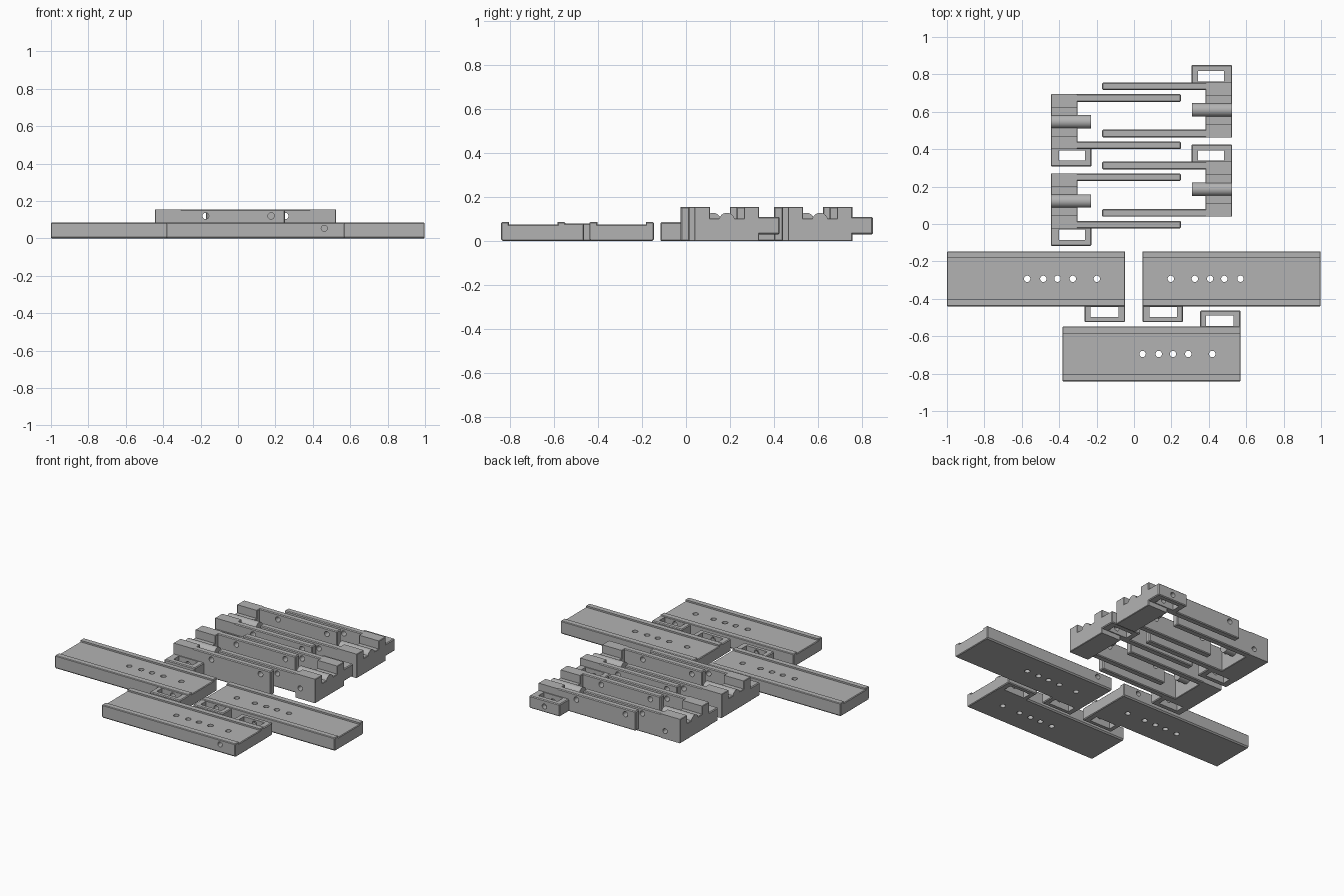
import bpy, bmesh, math
from mathutils import Matrix

cube = bpy.data.objects.get("Cube")
if cube:
    bpy.data.objects.remove(cube, do_unlink=True)

grey = bpy.data.materials.new("plain grey")
grey.use_nodes = True
COLOUR = (0.45, 0.45, 0.45, 1)
grey.diffuse_color = COLOUR
grey.node_tree.nodes["Principled BSDF"].inputs["Base Color"].default_value = COLOUR


def finish(bm, name):
    bmesh.ops.recalc_face_normals(bm, faces=bm.faces)
    mesh = bpy.data.meshes.new(name)
    bm.to_mesh(mesh)
    bm.free()
    mesh.materials.append(grey)
    ob = bpy.data.objects.new(name, mesh)
    bpy.context.collection.objects.link(ob)
    return ob


def box(name, x, y, z, bevel=0.0):
    bm = bmesh.new()
    bmesh.ops.create_cube(bm, size=1)
    for v in bm.verts:
        for i, (lo, hi) in enumerate((x, y, z)):
            v.co[i] = lo if v.co[i] < 0 else hi
    if bevel:
        bmesh.ops.bevel(bm, geom=bm.edges[:], offset=bevel, segments=1,
                        affect='EDGES', profile=0.5)
    return finish(bm, name)


def prism(name, x, profile, bevel=0.0):
    """Extrude a (y, z) profile along x."""
    bm = bmesh.new()
    face = bm.faces.new([bm.verts.new((x[0], y, z)) for y, z in profile])
    ext = bmesh.ops.extrude_face_region(bm, geom=[face])
    moved = [v for v in ext["geom"] if isinstance(v, bmesh.types.BMVert)]
    bmesh.ops.translate(bm, vec=(x[1] - x[0], 0, 0), verts=moved)
    bmesh.ops.recalc_face_normals(bm, faces=bm.faces)
    if bevel:
        ends = [e for e in bm.edges if abs(e.verts[0].co.x - e.verts[1].co.x) < 1e-5]
        bmesh.ops.bevel(bm, geom=ends, offset=bevel, segments=1,
                        affect='EDGES', profile=0.5)
    return finish(bm, name)


def rod(name, axis, centre, radius, length, sides=24):
    bm = bmesh.new()
    turn = {'X': Matrix.Rotation(math.pi / 2, 4, 'Y'),
            'Y': Matrix.Rotation(math.pi / 2, 4, 'X'),
            'Z': Matrix.Identity(4)}[axis]
    bmesh.ops.create_cone(bm, cap_ends=True, segments=sides, radius1=radius,
                          radius2=radius, depth=length,
                          matrix=Matrix.Translation(centre) @ turn)
    return finish(bm, name)


def combine(base, parts, operation):
    """Apply exact booleans, then discard the tool objects."""
    for part in parts:
        part.hide_render = True
        mod = base.modifiers.new("combine", 'BOOLEAN')
        mod.operation, mod.solver, mod.object = operation, 'EXACT', part
    bpy.context.view_layer.update()
    graph = bpy.context.evaluated_depsgraph_get()
    mesh = bpy.data.meshes.new_from_object(base.evaluated_get(graph))
    base.modifiers.clear()
    base.data = mesh
    for part in parts:
        bpy.data.objects.remove(part, do_unlink=True)


def place(ob, flip_x, flip_y, offset):
    """Mirror a part about its own origin and move it into position."""
    sx, sy = (-1 if flip_x else 1), (-1 if flip_y else 1)
    ob.data.transform(Matrix.Translation(offset) @ Matrix.Diagonal((sx, sy, 1, 1)))
    if sx * sy < 0:
        ob.data.flip_normals()
    for p in ob.data.polygons:
        p.use_smooth = False


# Rail: origin at the tab end, plate running towards -x, tab towards -y
def rail(name, flip_x, flip_y, offset):
    w, top, floor, lip = 0.147, 0.085, 0.075, 0.037
    c = 0.008
    profile = [(-w + c, 0), (w - c, 0), (w, c), (w, top - c / 2), (w - c / 2, top),
               (w - lip, top), (w - lip, floor), (lip - w, floor), (lip - w, top),
               (c / 2 - w, top), (-w, top - c / 2), (-w, c)]
    plate = prism(name, (-0.953, 0), profile, 0.004)
    combine(plate, [box("tab", (-0.217, 0), (-0.232, -0.13), (0, 0.08), 0.005)], 'UNION')
    cuts = [box("slot", (-0.185, -0.037), (-0.205, -0.15), (-0.1, 0.2)),
            rod("cross_hole", 'Y', (-0.109, 0, 0.054), 0.016, 1)]
    cuts += [rod("screw_hole", 'Z', (x, 0, 0), 0.017, 1)
             for x in (-0.152, -0.28, -0.362, -0.438, -0.524)]
    combine(plate, cuts, 'DIFFERENCE')
    place(plate, flip_x, flip_y, offset)


rail("left_rail", True, False, (0.045, -0.293, 0))
rail("right_rail", False, False, (-0.047, -0.293, 0))
rail("front_rail", False, True, (0.57, -0.695, 0))


# Bracket: origin at outer body face, arms towards +x, tab towards -y
def bracket(name, turned, lift, offset):
    w, top, ledge, step = 0.147, 0.155, 0.103, 0.077
    profile = [(-w, 0), (w, 0), (w, top), (step, top), (step, ledge),
               (-step, ledge), (-step, top), (-w, top)]
    body = prism(name, (0, 0.143), profile, 0.003)
    parts = [box("arm", (0, 0.695), sorted((s * w, s * (w - 0.041))), (lift, top), 0.005)
             for s in (-1, 1)]
    parts.append(rod("barrel", 'X', (0.107, 0, 0.092), 0.036, 0.214, 32))
    parts.append(box("tab", (0, 0.218), (-0.24, -w + 0.01),
                     (lift, 0.085 + lift * 0.8), 0.005))
    combine(body, parts, 'UNION')
    cuts = [box("slot", (0.045, 0.182), (-0.208, -0.153), (-0.1, 0.13)),
            rod("tab_hole", 'Y', (0.109, -0.1, 0.05 + lift * 0.6), 0.016, 0.6)]
    cuts += [rod("arm_hole", 'Y', (x, 0, 0.12), 0.017, 1) for x in (0.272, 0.622)]
    combine(body, cuts, 'DIFFERENCE')
    place(body, turned, turned, offset)


for row, y in (("front", 0.123), ("back", 0.547)):
    bracket(row + "_right_bracket", False, 0.0, (-0.445, y, 0))
    bracket(row + "_left_bracket", True, 0.03, (0.525, y + 0.063, 0))

# Keep barrels and holes smooth with crisp edges
bpy.ops.object.select_all(action='DESELECT')
for ob in bpy.context.collection.objects:
    if ob.type == 'MESH' and ob.name.endswith(("rail", "bracket")):
        ob.select_set(True)
        bpy.context.view_layer.objects.active = ob
bpy.ops.object.shade_smooth_by_angle(angle=math.radians(25))
